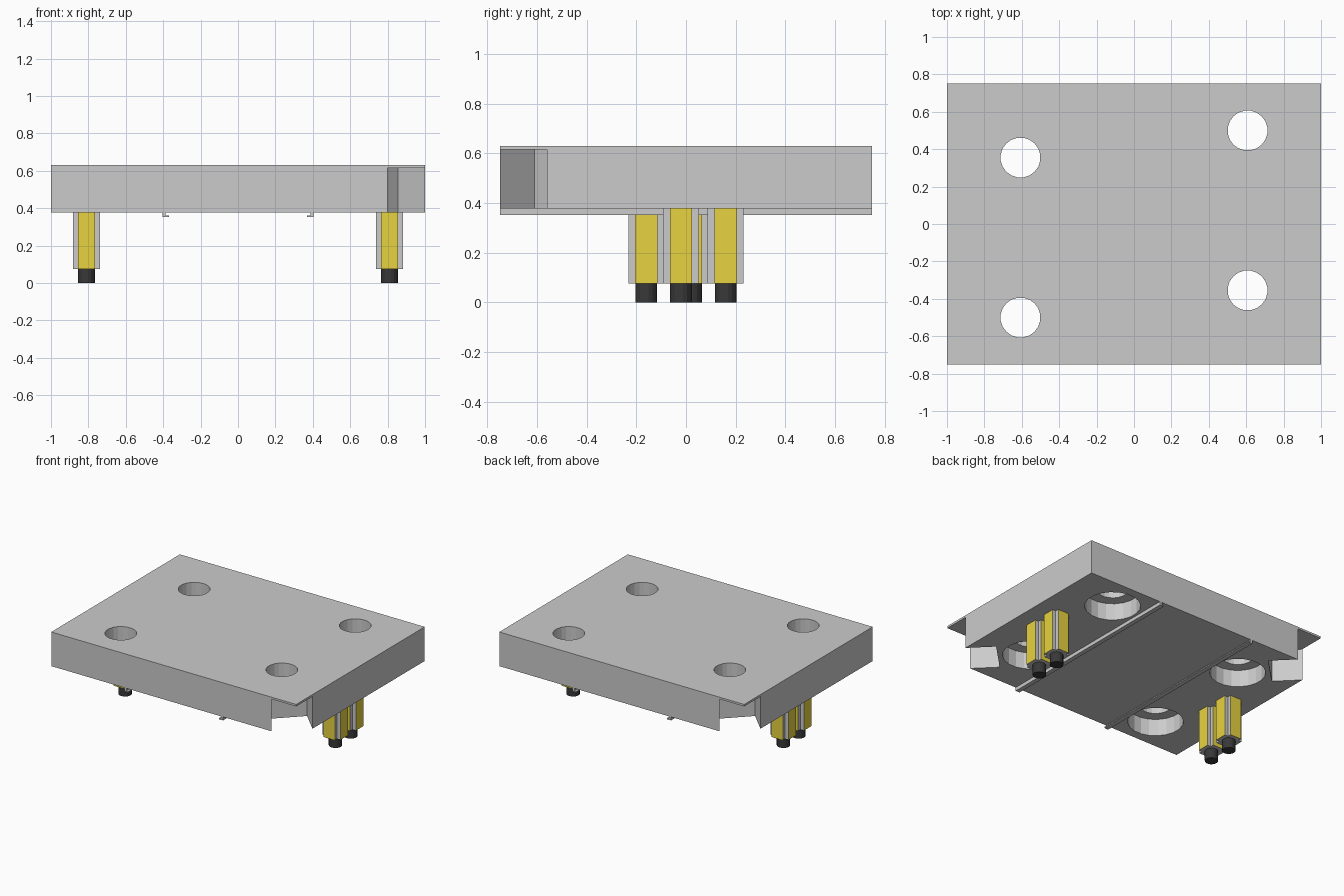
import bpy, bmesh, math

if "Cube" in bpy.data.objects:
    bpy.data.objects.remove(bpy.data.objects["Cube"])


def material(name, rgb):
    m = bpy.data.materials.new(name)
    m.diffuse_color = (*rgb, 1)
    m.use_nodes = True
    m.node_tree.nodes["Principled BSDF"].inputs["Base Color"].default_value = m.diffuse_color
    return m


def prism(name, outline, z0, z1, mats=()):
    """Extrude a counter-clockwise xy outline from z0 to z1."""
    bm = bmesh.new()
    base = bm.faces.new([bm.verts.new((x, y, z0)) for x, y in outline])
    ext = bmesh.ops.extrude_face_region(bm, geom=[base])["geom"]
    bmesh.ops.translate(bm, vec=(0, 0, z1 - z0),
                        verts=[v for v in ext if isinstance(v, bmesh.types.BMVert)])
    if base.is_valid and len([f for f in bm.faces if len(f.verts) == len(outline)]) < 2:
        bm.faces.new(base.verts)
    bmesh.ops.recalc_face_normals(bm, faces=bm.faces)
    me = bpy.data.meshes.new(name)
    bm.to_mesh(me)
    bm.free()
    for m in mats:
        me.materials.append(m)
    ob = bpy.data.objects.new(name, me)
    bpy.context.collection.objects.link(ob)
    return ob


def circle(cx, cy, r, n):
    return [(cx + r * math.cos(2 * math.pi * (i + .5) / n),
             cy + r * math.sin(2 * math.pi * (i + .5) / n)) for i in range(n)]


def cut(target, cutter):
    cutter.hide_render = True
    mod = target.modifiers.new("cut", 'BOOLEAN')
    mod.operation = 'DIFFERENCE'
    mod.solver = 'EXACT'
    mod.object = cutter
    bpy.context.view_layer.objects.active = target
    bpy.ops.object.modifier_apply(modifier=mod.name)
    bpy.data.objects.remove(cutter)


gold = material("gold", (0.8, 0.65, 0.05))
black = material("black", (0.04, 0.04, 0.04))
silver = material("silver", (0.8, 0.8, 0.8))

TOP, LIP, BOTTOM = 0.63, 0.615, 0.378
body = prism("body_block", [(-1, -.75), (1, -.75), (1, .75), (-1, .75)], BOTTOM, TOP)

# Everything repeats under a half turn about z
for s in (1, -1):
    # Diagonal square notch under the lip of one corner
    notch = [(.80, -.75), (1.05, -1.0), (1.25, -.81), (1.0, -.56), (.855, -.415), (.66, -.61)]
    cut(body, prism("notch_cutter", [(s * x, s * y) for x, y in notch], .2, LIP))

    # Stepped holes: wide from below, narrow through the top
    for y in (.5, -.355):
        cut(body, prism("bore_cutter", circle(s * .607, s * y, .187, 20), .2, BOTTOM + .125))
        cut(body, prism("hole_cutter", circle(s * .607, s * y, .107, 20), .2, .8))

    # Cross-section legs with gold outer faces, and black pins
    w, h = .0725, .045
    for y in (-.02, .16):
        cx, cy = s * .81, s * y
        cross = [(w, -h), (w, h), (h, h), (h, w), (-h, w), (-h, h),
                 (-w, h), (-w, -h), (-h, -h), (-h, -w), (h, -w), (h, -h)]
        leg = prism("leg", [(cx + a, cy + b) for a, b in cross], .075, BOTTOM, (silver, gold))
        for p in leg.data.polygons:
            d = max(abs(p.center.x - cx), abs(p.center.y - cy))
            if abs(p.normal.z) < .5 and d > w - .002:
                p.material_index = 1
        prism("pin", circle(cx, cy, .045, 16), 0, .075, (black,))

    # Guide rail with an L profile, foot pointing to the centre
    prism("rail_web", [(s * .387, -.75), (s * .403, -.75), (s * .403, .75), (s * .387, .75)],
          .352, BOTTOM)
    prism("rail_foot", [(s * .37, -.75), (s * .387, -.75), (s * .387, .75), (s * .37, .75)],
          .352, .36)
